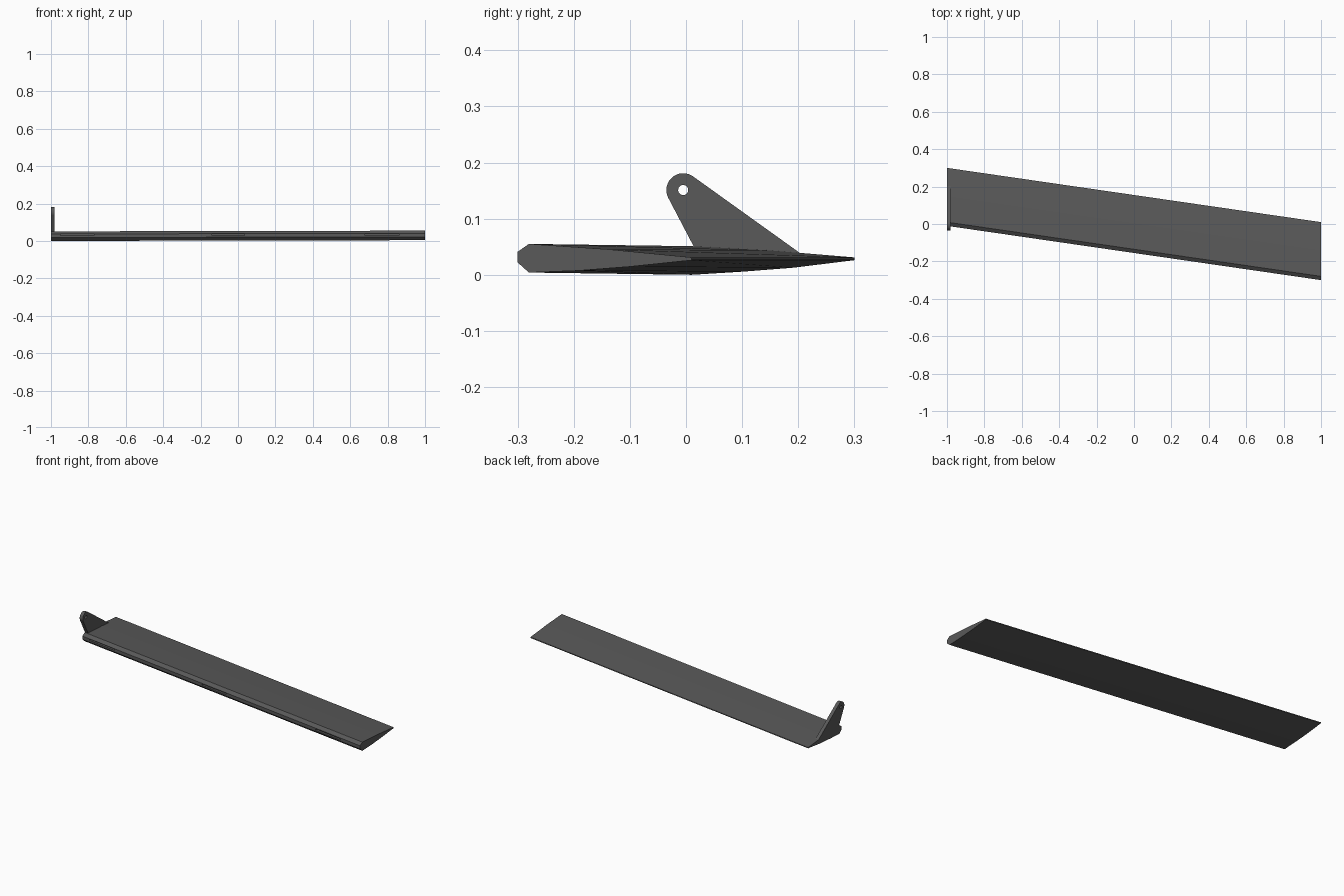
import bpy, bmesh, math

if "Cube" in bpy.data.objects:
    bpy.data.objects.remove(bpy.data.objects["Cube"])

grey = bpy.data.materials.new("dark grey")
grey.diffuse_color = (0.1, 0.1, 0.1, 1)
grey.use_nodes = True
grey.node_tree.nodes["Principled BSDF"].inputs["Base Color"].default_value = grey.diffuse_color

SWEEP = 0.29  # backward shift from right tip to left tip


def loft(name, ring_a, ring_b):
    """Closed solid between two matching rings of points."""
    bm = bmesh.new()
    a = [bm.verts.new(p) for p in ring_a]
    b = [bm.verts.new(p) for p in ring_b]
    n = len(a)
    for i in range(n):
        j = (i + 1) % n
        bm.faces.new((a[i], a[j], b[j], b[i]))
    bm.faces.new(a[::-1])
    bm.faces.new(b)
    bmesh.ops.recalc_face_normals(bm, faces=bm.faces)
    mesh = bpy.data.meshes.new(name)
    bm.to_mesh(mesh)
    bm.free()
    mesh.materials.append(grey)
    ob = bpy.data.objects.new(name, mesh)
    bpy.context.collection.objects.link(ob)
    return ob


def cut(target, cutter):
    cutter.hide_render = True
    cutter.hide_set(True)
    mod = target.modifiers.new("cut", 'BOOLEAN')
    mod.operation = 'DIFFERENCE'
    mod.solver = 'EXACT'
    mod.object = cutter


# Flap: chamfered nose tapering to a thin trailing edge (distance behind nose, z)
section = [(0, 0.022), (0.02, 0.004), (0.11, 0.0075), (0.2, 0.0145), (0.31, 0.026),
           (0.31, 0.031), (0.16, 0.0455), (0.02, 0.055), (0, 0.041)]
right = [(1, -0.3 + c, z) for c, z in section]
left = [(-1, -0.3 + SWEEP + c, z - (0.004 if c < 0.1 else 0.002 if c < 0.3 else 0))
        for c, z in section]
flap = loft("flap", left, right)


def nose_y(x):
    return -0.3 + SWEEP * (1 - x) / 2


# Hinge slots in the nose
for k, (x0, x1) in enumerate([(-0.95, -0.77), (-0.14, 0.035), (0.68, 0.86)]):
    rings = []
    for x in (x0, x1):
        y = nose_y(x)
        rings.append([(x, y - 0.02, 0.028), (x, y + 0.06, 0.028),
                      (x, y + 0.06, 0.036), (x, y - 0.02, 0.036)])
    cut(flap, loft(f"hinge_slot_cutter_{k + 1}", *rings))

# Control horn: round-topped plate standing on the left end
CY, CZ = -0.005, 0.151


def circle(r, a0, a1, n):
    return [(CY + r * math.cos(math.radians(a0 + (a1 - a0) * i / n)),
             CZ + r * math.sin(math.radians(a0 + (a1 - a0) * i / n))) for i in range(n + 1)]


profile = [(0.014, 0.05), (0.03, 0.03), (0.2, 0.03), (0.207, 0.036)] + circle(0.03, 55, 207, 16)
horn = loft("control_horn", [(-1, y, z) for y, z in profile], [(-0.98, y, z) for y, z in profile])
hole = circle(0.009, 0, 345, 23)
cut(horn, loft("horn_hole_cutter", [(-1.05, y, z) for y, z in hole],
               [(-0.93, y, z) for y, z in hole]))
